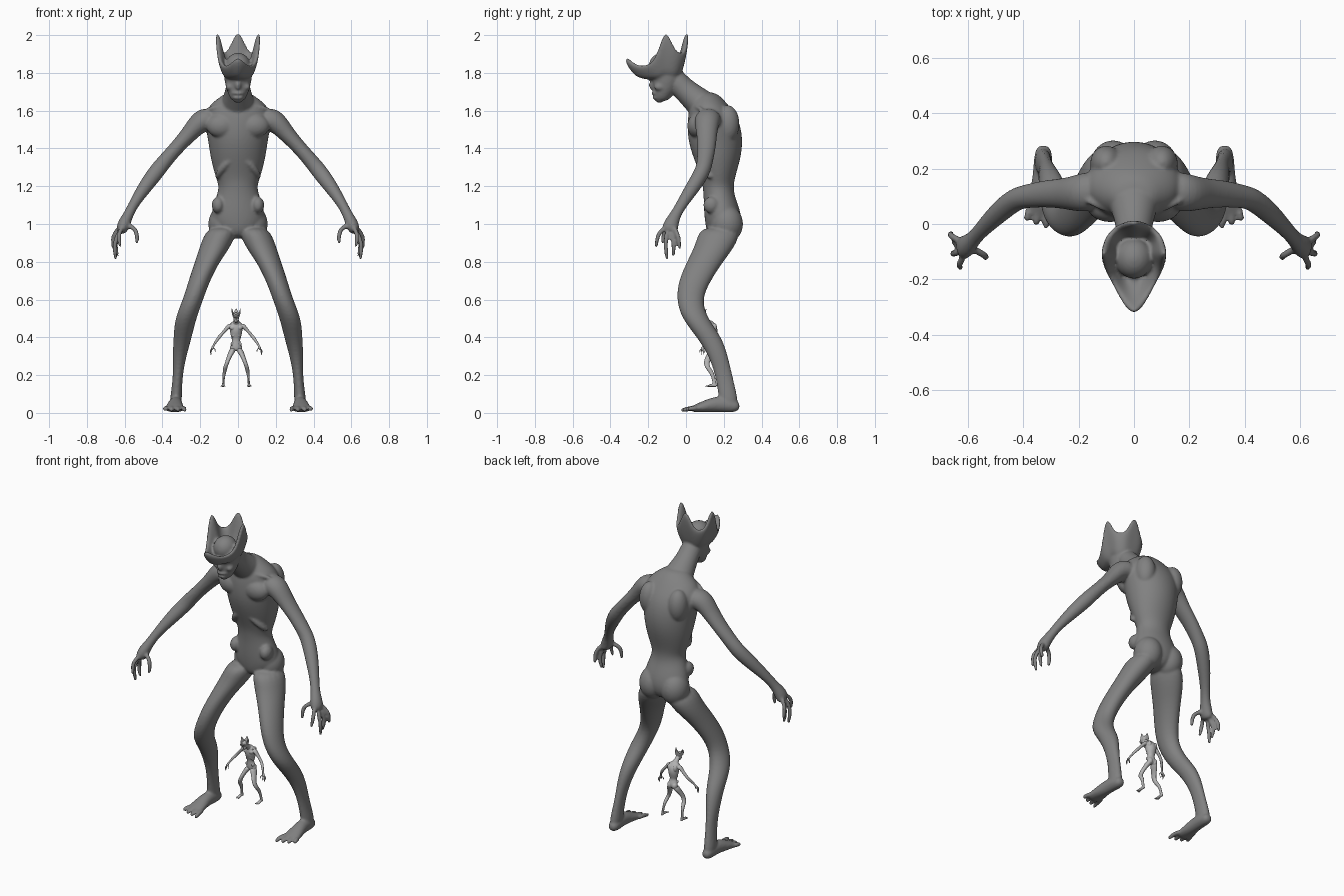
import bpy
import bmesh
from math import sin, cos, pi
from mathutils import Vector, Matrix

cube = bpy.data.objects.get("Cube")
if cube:
    bpy.data.objects.remove(cube, do_unlink=True)


def make_material(name, grey):
    mat = bpy.data.materials.new(name)
    mat.use_nodes = True
    colour = (grey, grey, grey, 1)
    mat.diffuse_color = colour
    shader = next(n for n in mat.node_tree.nodes if n.type == 'BSDF_PRINCIPLED')
    shader.inputs["Base Color"].default_value = colour
    return mat


def skin_rings(bm, rings):
    """Close a stack of equal point rings into a solid."""
    loops = [[bm.verts.new(p) for p in ring] for ring in rings]
    count = len(loops[0])
    for low, high in zip(loops, loops[1:]):
        for i in range(count):
            j = (i + 1) % count
            bm.faces.new((low[i], low[j], high[j], high[i]))
    bm.faces.new(loops[0][::-1])
    bm.faces.new(loops[-1])


def limb(bm, path, ref=None, sides=16):
    """Loft ellipses (x, y, z, half width, half depth); level rings without ref."""
    centres = [Vector(p[:3]) for p in path]
    rings = []
    for i, p in enumerate(path):
        u, v = Vector((1, 0, 0)), Vector((0, 1, 0))
        if ref:
            ahead = centres[min(i + 1, len(path) - 1)]
            behind = centres[max(i - 1, 0)]
            tangent = (ahead - behind).normalized()
            u = tangent.cross(Vector(ref)).normalized()
            v = tangent.cross(u)
        rings.append([centres[i] + u * p[3] * cos(2 * pi * k / sides)
                      + v * p[4] * sin(2 * pi * k / sides) for k in range(sides)])
    skin_rings(bm, rings)


def digit(bm, root, middle, tip, r):
    """A finger or toe tapering through three points."""
    root, middle, tip = Vector(root), Vector(middle), Vector(tip)
    end = tip + (tip - middle) * 0.15
    stations = ((root, 1.1), (root.lerp(middle, 0.5), 1), (middle, 1.05),
                (tip, 0.85), (end, 0.5))
    limb(bm, [(*p, r * s, r * s) for p, s in stations], ref=(0.8, 0.6, 0.1), sides=8)


def blob(bm, centre, size):
    matrix = Matrix.Translation(centre) @ Matrix.Diagonal((*size, 1))
    bmesh.ops.create_uvsphere(bm, u_segments=16, v_segments=10, radius=1, matrix=matrix)


def crown_ring(spread, lift, inset=0.0):
    """Four-pointed crest outline: two side horns, a back horn and a long front brim."""
    ring = []
    for k in range(48):
        t = 2 * pi * k / 48
        front = max(0, -sin(t))
        peak = (0.5 + 0.5 * cos(4 * t)) ** 1.5
        rim_z = 1.91 - 0.09 * front + (0.105 - 0.045 * front) * peak
        x = (0.12 - inset) * cos(t)
        y = (0.125 - inset) * sin(t) - 0.09 * front ** 6
        ring.append((x * spread, -0.11 + y * spread, 1.76 + (rim_z - 1.76) * lift))
    return ring


# ---- paired parts, made on the +x side and mirrored ----
bm = bmesh.new()

# leg
limb(bm, [(.08, .18, .99, .08, .11), (.11, .165, .9, .088, .112),
          (.163, .1, .8, .066, .097), (.205, .045, .7, .058, .087),
          (.238, .015, .6, .054, .068), (.278, .045, .5, .058, .07),
          (.293, .125, .4, .049, .067), (.31, .172, .3, .037, .051),
          (.318, .2, .2, .025, .046), (.327, .22, .1, .03, .05),
          (.33, .23, .03, .034, .05)])

# foot and toes
limb(bm, [(.327, .285, .03, .022, .02), (.327, .25, .037, .035, .037),
          (.33, .17, .05, .035, .045), (.335, .1, .034, .046, .032),
          (.335, .05, .023, .054, .021), (.335, .03, .02, .05, .016)], ref=(0, 0, 1))
for i, reach in enumerate((-.02, -.012, .0, .015)):
    side = (i - 1.5) * 0.031
    digit(bm, (.335 + side * .9, .06, .024), (.335 + side * 1.05, .025, .025),
          (.335 + side * 1.15, reach, .015), .0145)

# arm
limb(bm, [(.12, .125, 1.56, .065, .075), (.2, .11, 1.55, .064, .07),
          (.25, .11, 1.485, .046, .056), (.32, .11, 1.41, .038, .05),
          (.39, .1, 1.33, .04, .043), (.43, .09, 1.28, .044, .042),
          (.49, .04, 1.2, .039, .04), (.55, -.02, 1.11, .027, .03),
          (.58, -.055, 1.05, .026, .028), (.605, -.08, 1.0, .036, .042),
          (.622, -.09, .95, .028, .046)], ref=(0, 1, 0))

# fingers and thumb
digit(bm, (.63, -.06, .98), (.665, -.04, .93), (.66, -.033, .875), .013)
digit(bm, (.63, -.075, .96), (.652, -.063, .89), (.638, -.068, .835), .013)
digit(bm, (.63, -.1, .96), (.655, -.11, .89), (.648, -.1, .82), .013)
digit(bm, (.615, -.115, .98), (.632, -.15, .94), (.625, -.158, .885), .013)
digit(bm, (.59, -.085, 1.0), (.535, -.115, .965), (.535, -.122, .905), .014)

# buttock, hip bone, chest muscle, shoulder blade
blob(bm, (.075, .215, 1.0), (.085, .09, .1))
blob(bm, (.105, .135, 1.1), (.035, .045, .045))
blob(bm, (.085, .06, 1.52), (.085, .055, .065))
blob(bm, (.1, .22, 1.53), (.06, .065, .1))

# lower rib arch and collar bone
limb(bm, [(.0, .07, 1.36, .02, .02), (.05, .065, 1.335, .02, .02),
          (.095, .09, 1.28, .02, .02), (.115, .14, 1.24, .015, .015)], ref=(0, 1, 0), sides=8)
limb(bm, [(.015, .03, 1.61, .014, .014), (.1, .055, 1.625, .014, .014),
          (.18, .09, 1.6, .014, .014)], ref=(0, 1, 0), sides=8)

# cheek bone
blob(bm, (.045, -.14, 1.725), (.022, .03, .02))

# mirror to the other side
copy = bmesh.ops.duplicate(bm, geom=bm.verts[:] + bm.edges[:] + bm.faces[:])["geom"]
bmesh.ops.scale(bm, vec=(-1, 1, 1), verts=[g for g in copy if isinstance(g, bmesh.types.BMVert)])

# ---- central parts ----
# torso
torso = [(.92, .19, .06, .07), (1.0, .2, .15, .1), (1.08, .19, .138, .096),
         (1.15, .175, .113, .082), (1.2, .17, .1, .082), (1.25, .17, .12, .09),
         (1.35, .165, .147, .127), (1.45, .155, .16, .148), (1.55, .145, .18, .138),
         (1.62, .125, .165, .108), (1.67, .115, .1, .075), (1.7, .1, .055, .05)]
limb(bm, [(0, y, z, w, d) for z, y, w, d in torso], sides=24)

# neck
limb(bm, [(0, .12, 1.6, .09, .11), (0, .04, 1.67, .072, .078),
          (0, -.03, 1.73, .06, .062), (0, -.08, 1.79, .065, .065)], ref=(1, 0, 0))

# skull, nose, lips and chin
skull = [(1.65, -.13, .03, .03), (1.67, -.125, .045, .047), (1.71, -.11, .062, .065),
         (1.76, -.1, .073, .085), (1.81, -.1, .08, .09), (1.85, -.11, .06, .07)]
limb(bm, [(0, y, z, w, d) for z, y, w, d in skull])
blob(bm, (0, -.175, 1.735), (.018, .022, .028))
blob(bm, (0, -.165, 1.692), (.036, .02, .009))
blob(bm, (0, -.16, 1.668), (.032, .02, .009))
blob(bm, (0, -.14, 1.655), (.026, .022, .014))

# dome and surrounding horned crest
blob(bm, (0, -.125, 1.835), (.07, .075, .072))
skin_rings(bm, [crown_ring(.62, 0), crown_ring(.82, .35), crown_ring(.96, .7),
                crown_ring(1, 1), crown_ring(1, 1, .02), crown_ring(.88, .72, .026),
                crown_ring(.68, .42, .026), crown_ring(.4, .3)])
bmesh.ops.recalc_face_normals(bm, faces=bm.faces)

mesh = bpy.data.meshes.new("figure_parts")
bm.to_mesh(mesh)
bm.free()

# ---- fuse the parts into one smooth skin ----
large = bpy.data.objects.new("large_figure", mesh)
bpy.context.collection.objects.link(large)
subdivide = large.modifiers.new("Round", 'SUBSURF')
subdivide.levels = subdivide.render_levels = 2
fuse = large.modifiers.new("Fuse", 'REMESH')
fuse.mode = 'VOXEL'
fuse.voxel_size = 0.0075
soften = large.modifiers.new("Soften", 'SMOOTH')
soften.factor = 0.5
soften.iterations = 4
bpy.context.view_layer.update()
graph = bpy.context.evaluated_depsgraph_get()
skin = bpy.data.meshes.new_from_object(large.evaluated_get(graph))
large.modifiers.clear()
large.data = skin
skin.shade_smooth()
skin.materials.clear()

# small copy standing between the legs
small = bpy.data.objects.new("small_figure", skin.copy())
bpy.context.collection.objects.link(small)
small.scale = (.207, .207, .207)
small.location = (-.01, .105, .137)
thin = small.modifiers.new("Thin", 'DECIMATE')
thin.ratio = 0.4

large.data.materials.append(make_material("dark_grey_skin", .22))
small.data.materials.append(make_material("light_grey_skin", .45))
